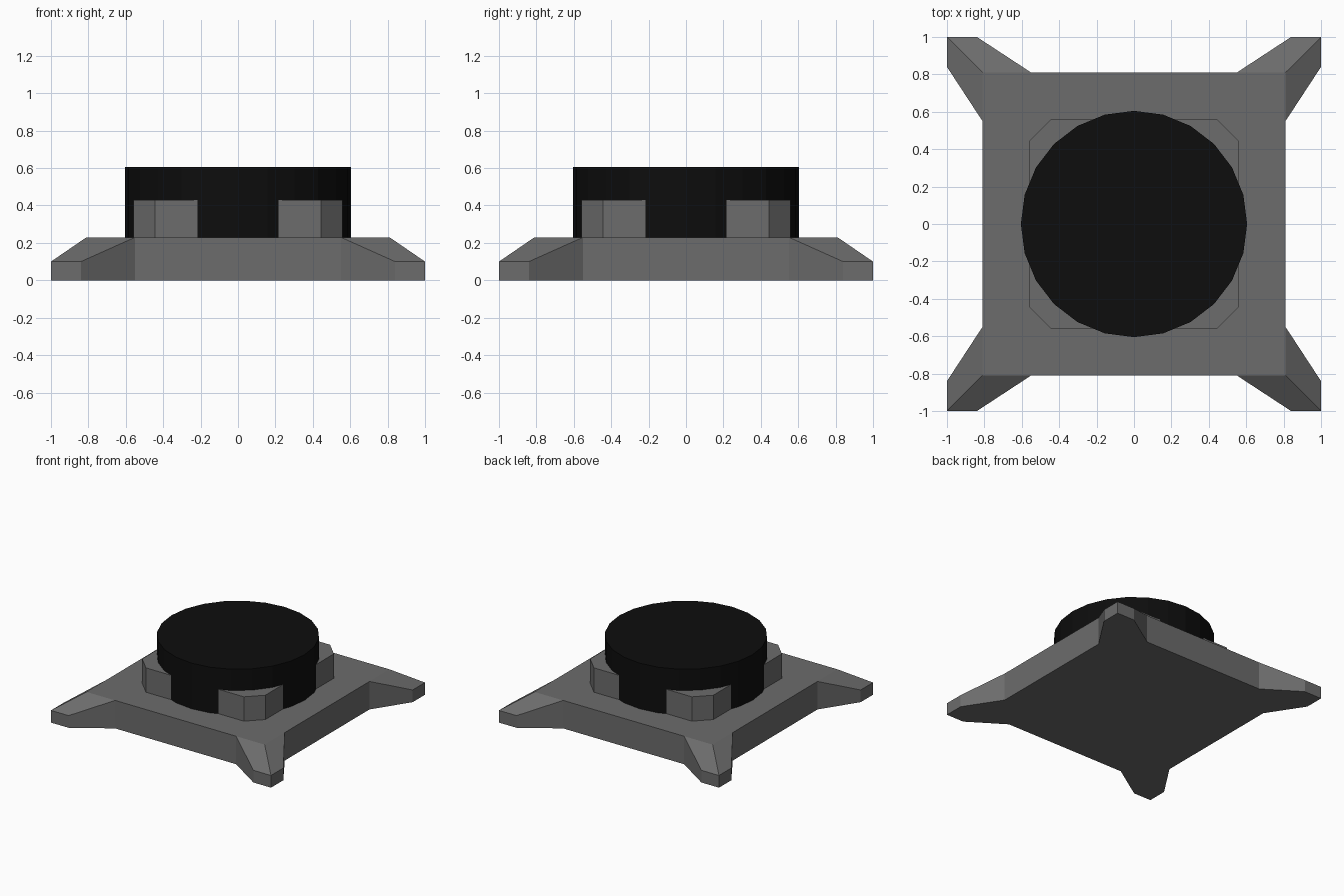
import bpy, bmesh
from math import radians
from mathutils import Matrix

if "Cube" in bpy.data.objects:
    bpy.data.objects.remove(bpy.data.objects["Cube"])

TOP, FOOT_TOP = 0.23, 0.10


def material(name, value):
    mat = bpy.data.materials.new(name)
    mat.diffuse_color = (value, value, value, 1)
    mat.use_nodes = True
    mat.node_tree.nodes["Principled BSDF"].inputs["Base Color"].default_value = mat.diffuse_color
    return mat


def finish(bm, name, mat):
    bmesh.ops.recalc_face_normals(bm, faces=bm.faces)
    mesh = bpy.data.meshes.new(name)
    bm.to_mesh(mesh)
    bm.free()
    mesh.materials.append(mat)
    obj = bpy.data.objects.new(name, mesh)
    bpy.context.collection.objects.link(obj)
    return obj


grey = material("dark_grey", 0.15)
black = material("black", 0.004)

# Base plate: square top with a sloping pointed foot at each corner
bm = bmesh.new()
lower, upper, corners = [], [], []
profile = [(0.81, 0.55, TOP), (1, 0.84, FOOT_TOP), (1, 1, FOOT_TOP),
           (0.84, 1, FOOT_TOP), (0.55, 0.81, TOP)]
for k in range(4):
    turn = Matrix.Rotation(radians(90 * k), 3, 'Z')
    ring = [bm.verts.new(turn @ Matrix.Identity(3) @ bm.verts.new(p).co) for p in profile]
    upper += ring
    lower += [bm.verts.new((v.co.x, v.co.y, 0)) for v in ring]
    corner = bm.verts.new(turn @ bm.verts.new((0.81, 0.81, TOP)).co)
    corners += [ring[0], corner, ring[4]]
    bm.faces.new((ring[0], ring[1], ring[2], corner))
    bm.faces.new((corner, ring[2], ring[3], ring[4]))
n = len(upper)
for i in range(n):
    j = (i + 1) % n
    bm.faces.new((lower[i], lower[j], upper[j], upper[i]))
bm.faces.new(corners)
bm.faces.new(lower[::-1])
bmesh.ops.delete(bm, geom=[v for v in bm.verts if not v.link_faces], context='VERTS')
finish(bm, "base_plate", grey)

# Chamfered square collar around the button
bm = bmesh.new()
bmesh.ops.create_cube(bm, size=1, matrix=Matrix.Translation((0, 0, 0.325))
                      @ Matrix.Diagonal((1.12, 1.12, 0.21, 1)))
uprights = [e for e in bm.edges if abs(e.verts[0].co.z - e.verts[1].co.z) > 0.1]
bmesh.ops.bevel(bm, geom=uprights, offset=0.115, segments=1, affect='EDGES')
finish(bm, "collar", grey)

# Round 24-sided button
bm = bmesh.new()
bmesh.ops.create_cone(bm, cap_ends=True, segments=24, radius1=0.605, radius2=0.605,
                      depth=0.385, matrix=Matrix.Translation((0, 0, 0.4125)))
finish(bm, "button", black)
